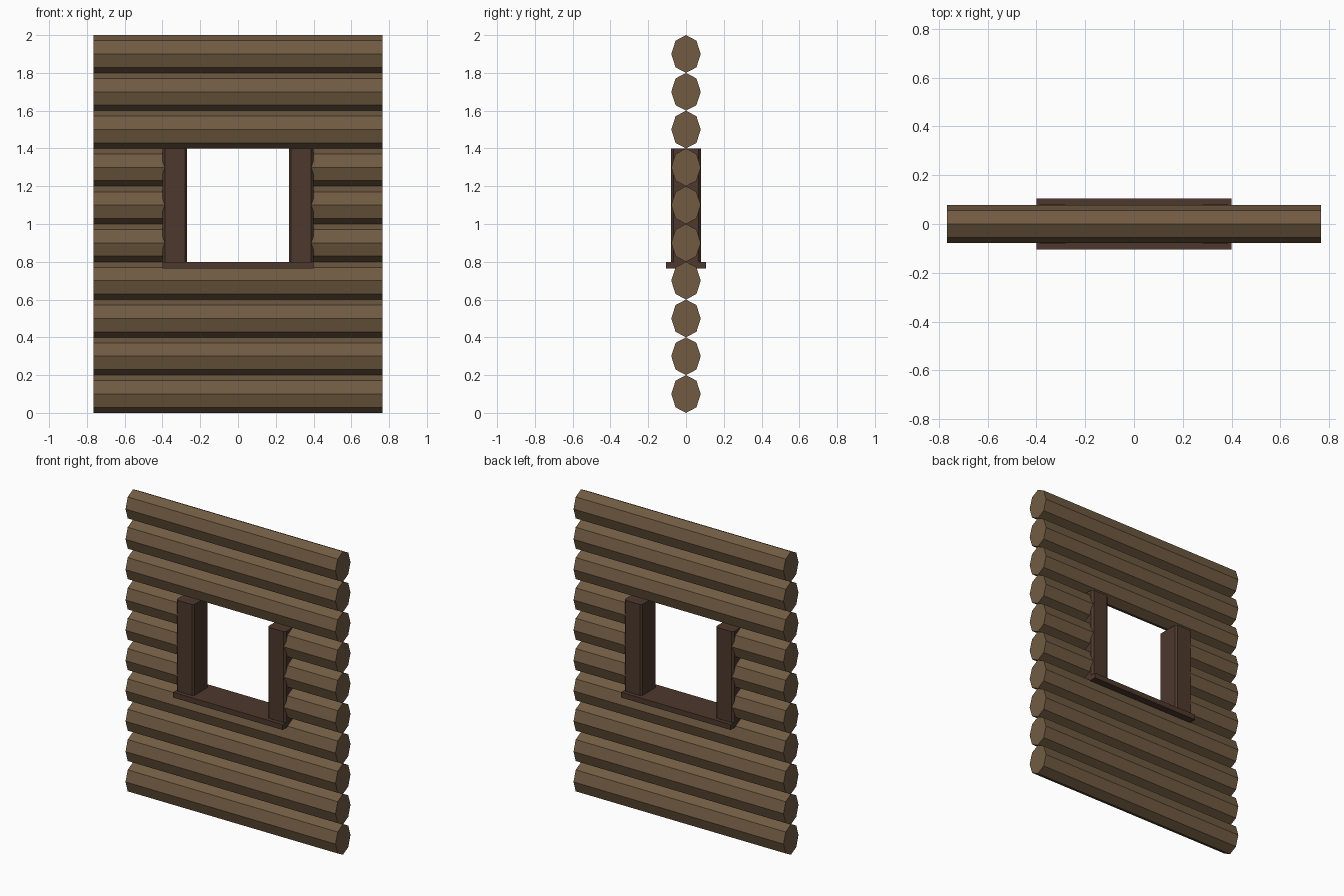
import bpy, bmesh
from math import pi, sin, cos

if "Cube" in bpy.data.objects:
    bpy.data.objects.remove(bpy.data.objects["Cube"])


def material(name, color):
    m = bpy.data.materials.new(name)
    m.diffuse_color = color
    m.use_nodes = True
    m.node_tree.nodes["Principled BSDF"].inputs["Base Color"].default_value = m.diffuse_color
    return m


log_brown = material("log_brown", (0.165, 0.105, 0.055, 1))
frame_brown = material("frame_brown", (0.075, 0.04, 0.026, 1))


def prism(name, profile, offset, mat):
    """Extrude a closed flat profile along an offset vector."""
    bm = bmesh.new()
    face = bm.faces.new([bm.verts.new(p) for p in profile])
    ext = bmesh.ops.extrude_face_region(bm, geom=[face], use_keep_orig=True)
    verts = [g for g in ext["geom"] if isinstance(g, bmesh.types.BMVert)]
    bmesh.ops.translate(bm, verts=verts, vec=offset)
    bmesh.ops.recalc_face_normals(bm, faces=bm.faces)
    mesh = bpy.data.meshes.new(name)
    bm.to_mesh(mesh)
    bm.free()
    mesh.materials.append(mat)
    obj = bpy.data.objects.new(name, mesh)
    bpy.context.collection.objects.link(obj)
    return obj


def log(name, x0, x1, z):
    ring = [(x0, 0.078 * sin(i * pi / 4), z + 0.1 * cos(i * pi / 4)) for i in range(8)]
    prism(name, ring, (x1 - x0, 0, 0), log_brown)


HALF = 0.766   # half wall length
CUT = 0.385    # where the short logs enter the window posts

# Stacked octagonal logs, split around the window opening
for row in range(10):
    z = 0.1 + 0.2 * row
    if 4 <= row <= 6:
        log(f"short_log_left_{row}", -HALF, -CUT, z)
        log(f"short_log_right_{row}", CUT, HALF, z)
    else:
        log(f"long_log_{row}", -HALF, HALF, z)

# Window posts with chamfered vertical edges
hx, hy, c = 0.065, 0.079, 0.012
corner = [(hx, hy - c), (hx - c, hy)]
half = corner + [(-x, y) for x, y in reversed(corner)]
outline = half + [(-x, -y) for x, y in half]
for side, cx in (("left", -0.334), ("right", 0.334)):
    prism(f"window_post_{side}", [(cx + x, y, 0.795) for x, y in outline],
          (0, 0, 0.605), frame_brown)

# Window sill board
prism("window_sill", [(-0.4, -0.105, 0.765), (0.4, -0.105, 0.765),
                      (0.4, 0.105, 0.765), (-0.4, 0.105, 0.765)],
      (0, 0, 0.035), frame_brown)
